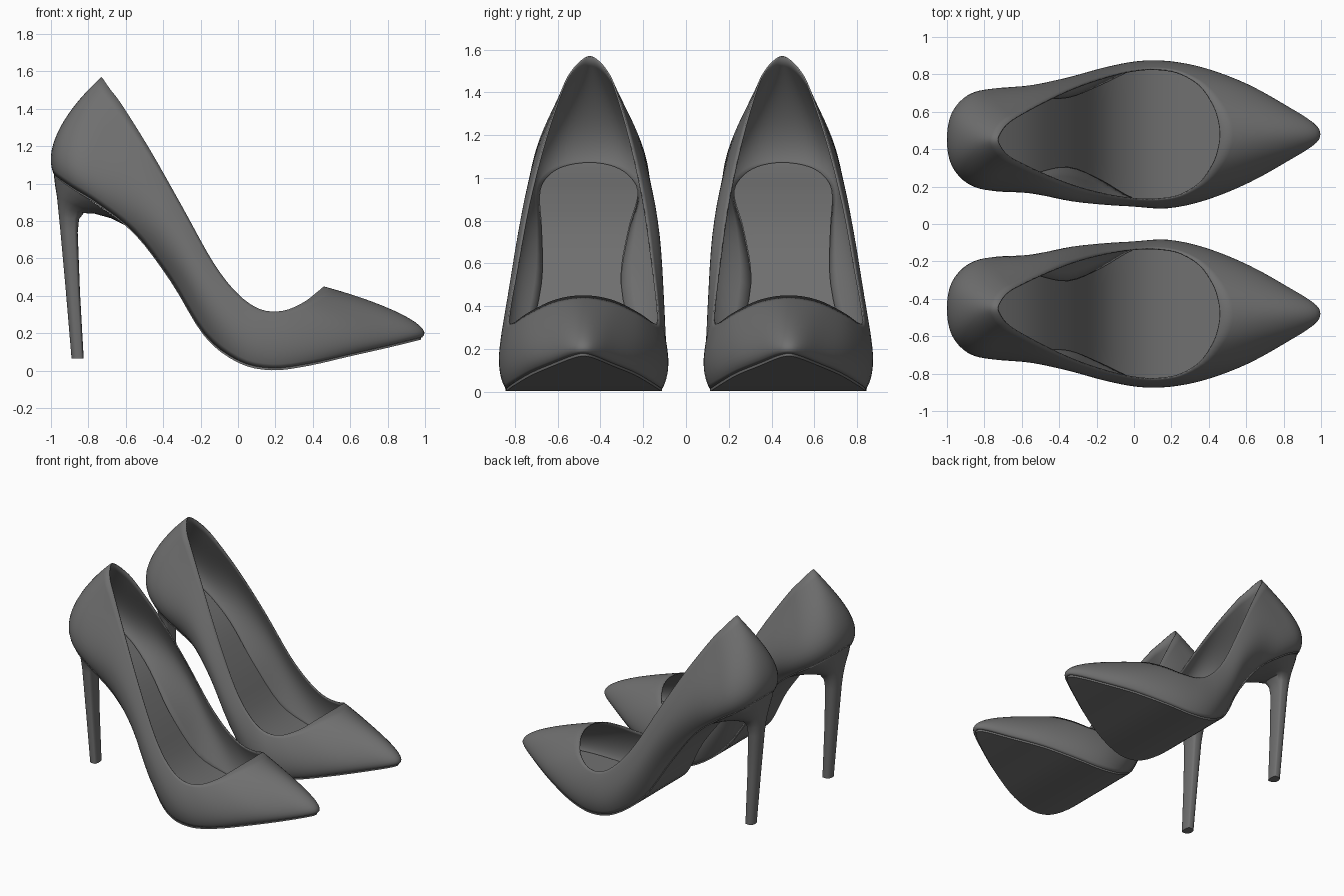
import bpy, bmesh, math
from mathutils import Vector

if "Cube" in bpy.data.objects:
    bpy.data.objects.remove(bpy.data.objects["Cube"])

SUB, UP = 4, 14      # subdivisions between keys / rows up the wall

# Heel-to-toe keys: sole edge and wall bulge (x, outer y, inner y, z), rim (x, half width, z)
EDGE = [(-.985, .45, .45, 1.05), (-.96, .58, .33, 1.03), (-.88, .66, .25, .975), (-.75, .69, .22, .895),
        (-.55, .68, .265, .735), (-.36, .68, .30, .485), (-.18, .75, .23, .195), (0, .83, .13, .055),
        (.18, .845, .11, .014), (.38, .81, .15, .038), (.6, .725, .235, .088), (.8, .62, .345, .133),
        (.945, .53, .43, .168), (.985, .48, .48, .178)]
BULGE = [(-1.045, .45, .45, 1.18), (-1.015, .63, .27, 1.17), (-.91, .755, .145, 1.11), (-.76, .79, .10, 1.03),
         (-.55, .80, .085, .89), (-.34, .84, .045, .62), (-.16, .88, .05, .33), (.02, .90, .065, .16),
         (.2, .895, .06, .11), (.42, .85, .11, .12), (.67, .76, .21, .155), (.89, .64, .325, .19),
         (1.03, .555, .41, .215), (1.058, .48, .48, .235)]
RIM = [(-.73, 0, 1.57), (-.715, .04, 1.55), (-.68, .085, 1.50), (-.62, .125, 1.42), (-.47, .20, 1.18),
       (-.3, .27, .88), (-.13, .32, .575), (0, .345, .41), (.12, .35, .328), (.24, .33, .32),
       (.35, .265, .365), (.42, .165, .418), (.45, .08, .443), (.46, 0, .45)]
RIM = [(x, c + h, c - h, z) for x, h, z in RIM for c in [.45 + .03 * min(1, (x + .73) / .8)]]

dark = bpy.data.materials.new("dark_leather")
dark.diffuse_color = (.16, .16, .16, 1)
dark.use_nodes = True
dark.node_tree.nodes["Principled BSDF"].inputs["Base Color"].default_value = dark.diffuse_color


def smooth_loop(keys):
    """Closed spline: outer side heel to toe, inner side back again."""
    pts = [Vector((x, o, z)) for x, o, i, z in keys]
    pts += [Vector((x, i, z)) for x, o, i, z in keys[-2:0:-1]]
    n, out = len(pts), []
    for k in range(n):
        a, b, c, d = (pts[(k + j) % n] for j in (-1, 0, 1, 2))
        for s in range(SUB):
            t = s / SUB
            out.append(.5 * (2 * b + (c - a) * t + (2 * a - 5 * b + 4 * c - d) * t ** 2
                             + (3 * b - a - 3 * c + d) * t ** 3))
    return out


def finish(name, bm, angle=40, thickness=0):
    """Make the object, mirror it to the second shoe and smooth it."""
    me = bpy.data.meshes.new(name)
    bm.to_mesh(me)
    bm.free()
    me.materials.append(dark)
    ob = bpy.data.objects.new(name, me)
    bpy.context.collection.objects.link(ob)
    if thickness:
        so = ob.modifiers.new("thickness", 'SOLIDIFY')
        so.thickness, so.offset = thickness, -1
    mi = ob.modifiers.new("second_shoe", 'MIRROR')
    mi.use_axis = (False, True, False)
    mi.use_mirror_merge = False
    bpy.ops.object.select_all(action='DESELECT')
    bpy.context.view_layer.objects.active = ob
    ob.select_set(True)
    bpy.ops.object.shade_smooth_by_angle(angle=math.radians(angle))
    return ob


def loft(bm, rings):
    """Skin a stack of closed rings."""
    vs = [[bm.verts.new(p) for p in r] for r in rings]
    n = len(vs[0])
    for lo, hi in zip(vs, vs[1:]):
        for i in range(n):
            k = (i + 1) % n
            bm.faces.new((lo[i], hi[i], hi[k], lo[k]))
    return vs


def plate(bm, loop, inset, lift):
    """Fill a sole outline with strips running across the foot."""
    n, across = len(loop), 6
    half = n // 2
    rows = []
    for i in range(half + 1):
        a, b = loop[i], loop[-i % n]
        mid = (a + b) / 2
        shift = Vector((mid.x * (inset - 1), 0, lift))
        rows.append([bm.verts.new(mid + (a.lerp(b, j / across) - mid) * inset + shift)
                     for j in range(across + 1)])
    for r, s in zip(rows, rows[1:]):
        for j in range(across):
            bm.faces.new((r[j], r[j + 1], s[j + 1], s[j]))
    bmesh.ops.remove_doubles(bm, verts=bm.verts, dist=1e-5)


edge, bulge, rim = smooth_loop(EDGE), smooth_loop(BULGE), smooth_loop(RIM)

# Upper: Bezier wall from sole edge through the bulge to the rim
rings = []
for j in range(UP + 1):
    t = j / UP
    s = 1 - t
    ring = []
    for b, c, r in zip(edge, bulge, rim):
        heel = min(1, max(0, (-.45 - c.x) / .3))
        c2 = c.lerp(r, .45) + Vector((-.03 * heel, 0, .03))
        c2.y += (r.y - c.y) * .22 * heel        # slimmer towards the heel top
        ring.append(s ** 3 * b + 3 * s * s * t * c + 3 * s * t * t * c2 + t ** 3 * r)
    rings.append(ring)
bm = bmesh.new()
loft(bm, rings)
finish("upper", bm, 60, .008)

# Insole just above the sole edge
bm = bmesh.new()
plate(bm, edge, .98, .022)
bmesh.ops.recalc_face_normals(bm, faces=bm.faces)
finish("insole", bm)

# Outsole: thin slab under the upper
bm = bmesh.new()
plate(bm, edge, .994, -.012)
geo = bmesh.ops.extrude_face_region(bm, geom=bm.faces[:])
for v in geo["geom"]:
    if isinstance(v, bmesh.types.BMVert):
        v.co.z += .014
bmesh.ops.recalc_face_normals(bm, faces=bm.faces)
finish("outsole", bm)

# Heel: sloping rings from the seat to the tip (x back, x front, half width, z back, z front)
STATIONS = [(-.985, -.58, .225, 1.05, .765), (-.978, -.68, .185, .99, .815), (-.968, -.77, .135, .93, .84),
            (-.963, -.825, .095, .88, .842), (-.957, -.85, .072, .82, .81), (-.95, -.857, .06, .75, .74),
            (-.92, -.845, .05, .42, .42), (-.89, -.825, .04, .065, .065)]
rings = []
for n, (xb, xf, w, zb, zf) in enumerate(STATIONS):
    power = max(.3, .7 - .08 * n)               # flatter breast towards the tip
    ring = []
    for k in range(32):
        a = 2 * math.pi * k / 32
        c = math.cos(a)
        c = c ** power if c > 1e-6 else c
        f = (c + 1) / 2
        ring.append(Vector((xb + (xf - xb) * f, .453 + w * math.sin(a), zb + (zf - zb) * f)))
    rings.append(ring)
bm = bmesh.new()
vs = loft(bm, rings)
bm.faces.new(vs[0])
bm.faces.new(vs[-1])
bmesh.ops.recalc_face_normals(bm, faces=bm.faces)
finish("heel", bm, 50)
